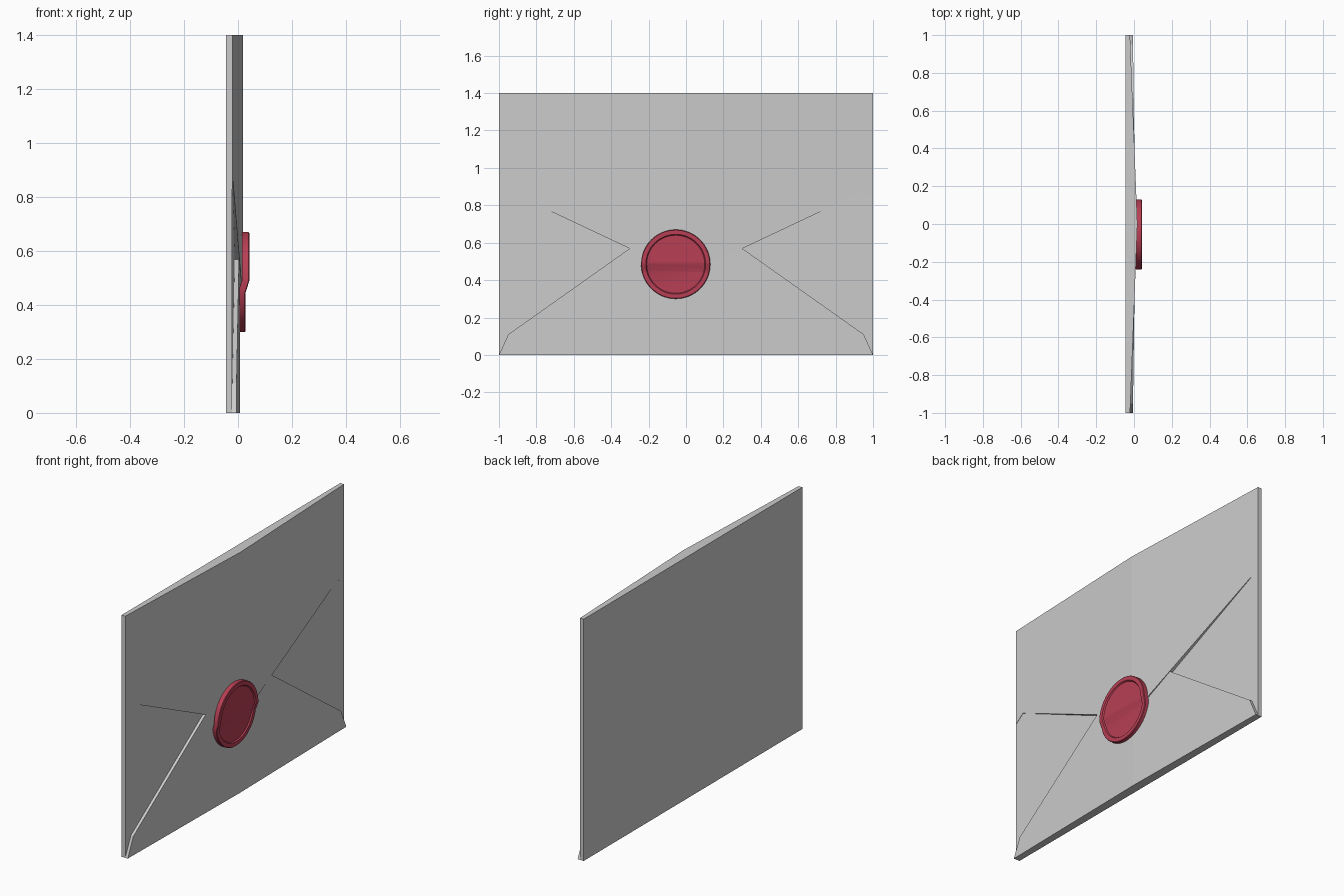
import bpy, bmesh, math
from mathutils import Vector

if "Cube" in bpy.data.objects:
    bpy.data.objects.remove(bpy.data.objects["Cube"])


def finish(name, bm):
    bmesh.ops.remove_doubles(bm, verts=bm.verts, dist=1e-5)
    bmesh.ops.recalc_face_normals(bm, faces=bm.faces)
    me = bpy.data.meshes.new(name)
    bm.to_mesh(me)
    bm.free()
    ob = bpy.data.objects.new(name, me)
    bpy.context.collection.objects.link(ob)
    return ob


def folded_sheet(name, half, back, edge, centre):
    """Mirrored (y, z) half outline; front surface peaks along y = 0."""
    bm = bmesh.new()
    for s in (-1, 1):
        front = [bm.verts.new((centre + (edge - centre) * y, s * y, z)) for y, z in half]
        rear = [bm.verts.new((back, s * y, z)) for y, z in half]
        bm.faces.new(front)
        bm.faces.new(rear[::-1])
        for i in range(len(half) - 1):
            bm.faces.new((front[i], rear[i], rear[i + 1], front[i + 1]))
    return finish(name, bm)


# Back panel with the side flaps folded over it
folded_sheet("envelope_body", [(0, 1.4), (1, 1.4), (1, 0), (0, 0)],
             -0.045, -0.022, -0.008)

# Bottom flap, its tip tucked under the top flap
folded_sheet("bottom_flap",
             [(0, 0), (1, 0), (0.95, 0.11), (0.3, 0.57), (0.12, 0.68), (0, 0.7)],
             -0.03, -0.006, 0.008)

# Top flap
folded_sheet("top_flap",
             [(0, 1.4), (1, 1.4), (1, 0.83), (0.94, 0.87), (0.06, 0.455), (0, 0.44)],
             -0.03, -0.021, 0.018)

# Wax seal: lathed disc with a raised rim
N, CY, CZ = 64, -0.055, 0.485
profile = [(0.185, 0.014), (0.185, 0.039), (0.182, 0.042), (0.160, 0.042), (0.155, 0.035)]
bm = bmesh.new()
rings = [[bm.verts.new((x, CY + r * math.cos(2 * math.pi * i / N),
                        CZ + r * math.sin(2 * math.pi * i / N))) for i in range(N)]
         for r, x in profile]
for a, b in zip(rings, rings[1:]):
    for i in range(N):
        j = (i + 1) % N
        bm.faces.new((a[i], a[j], b[j], b[i]))
bm.faces.new(rings[0][::-1])
bm.faces.new(rings[-1])

# Bend the seal down over the step at the flap tip
HI, LO, DROP = 0.49, 0.445, 0.014
for z in (HI, LO):
    bmesh.ops.bisect_plane(bm, geom=bm.verts[:] + bm.edges[:] + bm.faces[:],
                           plane_co=Vector((0, 0, z)), plane_no=Vector((0, 0, 1)))
for v in bm.verts:
    t = min(max((HI - v.co.z) / (HI - LO), 0), 1)
    v.co.x -= DROP * t
seal = finish("wax_seal", bm)
wax = bpy.data.materials.new("red_wax")
wax.diffuse_color = (0.48, 0.05, 0.09, 1)
wax.use_nodes = True
wax.node_tree.nodes["Principled BSDF"].inputs["Base Color"].default_value = wax.diffuse_color
seal.data.materials.append(wax)
bpy.context.view_layer.objects.active = seal
seal.select_set(True)
bpy.ops.object.shade_smooth_by_angle(angle=math.radians(20))
